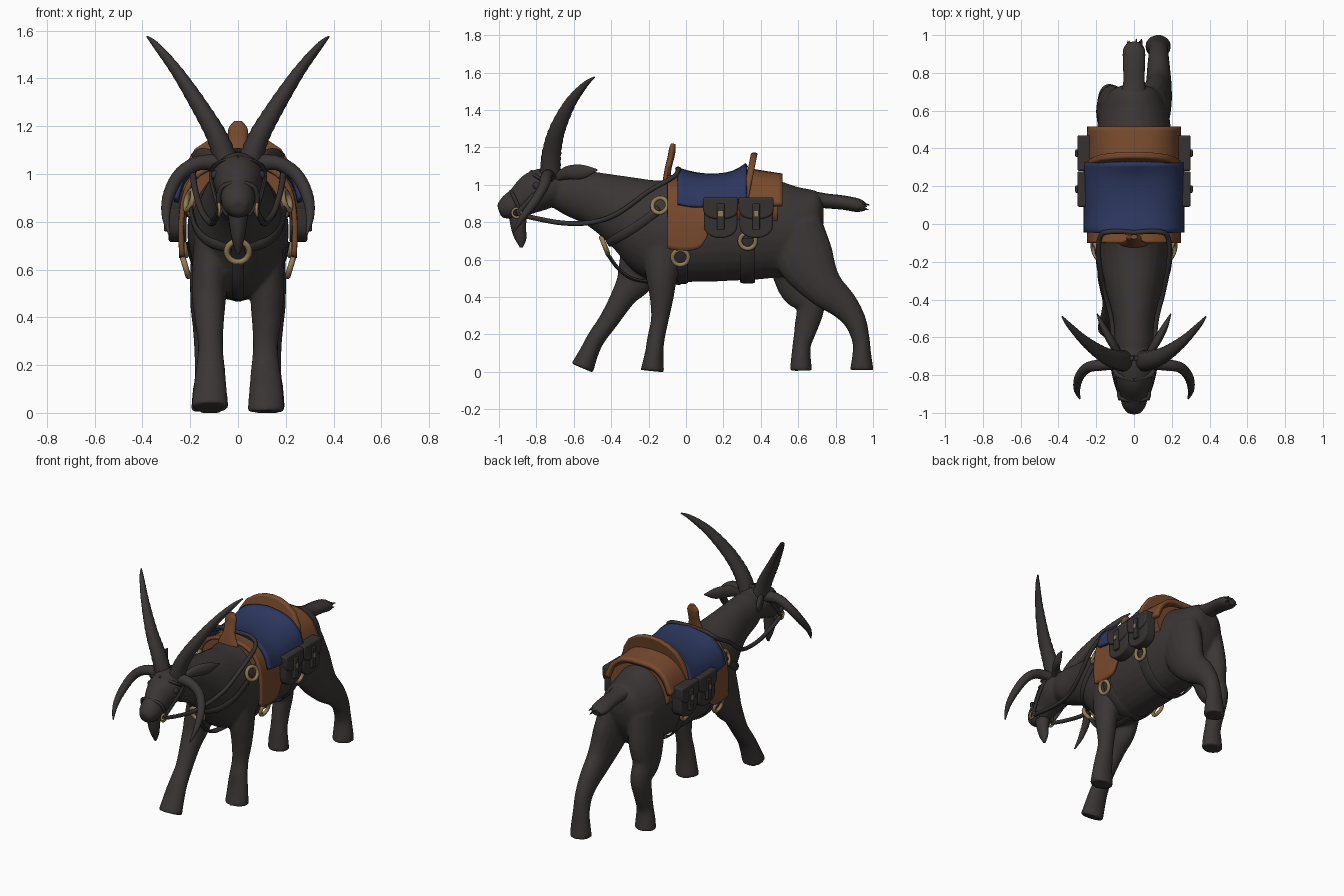
import bpy, bmesh, math, random
from mathutils import Vector

if "Cube" in bpy.data.objects:
    bpy.data.objects.remove(bpy.data.objects["Cube"])

random.seed(4)
X, Y, Z = Vector((1, 0, 0)), Vector((0, 1, 0)), Vector((0, 0, 1))


def material(name, col):
    m = bpy.data.materials.new(name)
    m.diffuse_color = (*col, 1)
    m.use_nodes = True
    m.node_tree.nodes["Principled BSDF"].inputs["Base Color"].default_value = m.diffuse_color
    return m


HIDE = material("dark hide", (0.044, 0.036, 0.036))
STRAP = material("black leather", (0.037, 0.031, 0.031))
BROWN = material("brown leather", (0.185, 0.068, 0.026))
BLUE = material("blue cloth", (0.025, 0.038, 0.112))
BRASS = material("old brass", (0.29, 0.20, 0.095))


def finish(bm, name, mat, angle=50):
    bmesh.ops.recalc_face_normals(bm, faces=bm.faces[:])
    me = bpy.data.meshes.new(name)
    bm.to_mesh(me)
    bm.free()
    me.materials.append(mat)
    for p in me.polygons:
        p.use_smooth = True
    me.set_sharp_from_angle(angle=math.radians(angle))
    ob = bpy.data.objects.new(name, me)
    bpy.context.collection.objects.link(ob)
    return ob


def smooth_path(secs, sub):
    """Catmull-Rom interpolation of section tuples."""
    out, n = [], len(secs)
    for i in range(n - 1):
        p = [secs[max(i - 1, 0)], secs[i], secs[i + 1], secs[min(i + 2, n - 1)]]
        for k in range(sub):
            t = k / sub
            out.append([0.5 * (2 * b + (c - a) * t + (2 * a - 5 * b + 4 * c - d) * t * t
                               + (3 * b - a - 3 * c + d) * t ** 3) for a, b, c, d in zip(*p)])
    return out + [list(secs[-1])]


def loft(bm, secs, ref=X, upright=False, seg=16, sub=5, ridge=0.0):
    """Tube through (x, y, z, half width, half depth) sections."""
    secs = smooth_path(secs, sub)
    rings = []
    for i, (x, y, z, a, b) in enumerate(secs):
        t = (Vector(secs[min(i + 1, len(secs) - 1)][:3]) - Vector(secs[max(i - 1, 0)][:3])).normalized()
        side, up = X, Z
        if not upright:
            side = (ref - t * ref.dot(t)).normalized()
            up = t.cross(side)
        k = 1 + ridge * (i % 2)
        rings.append([bm.verts.new(Vector((x, y, z)) + side * (k * a * math.cos(j * math.tau / seg))
                      + up * (k * b * math.sin(j * math.tau / seg))) for j in range(seg)])
    for r, q in zip(rings, rings[1:]):
        for j in range(seg):
            bm.faces.new((r[j], r[(j + 1) % seg], q[(j + 1) % seg], q[j]))
    bm.faces.new(rings[0])
    bm.faces.new(rings[-1])


def tube(name, mat, secs, sides=(1,), **kw):
    bm = bmesh.new()
    for s in sides:
        loft(bm, [(s * p[0], *p[1:]) for p in secs], **kw)
    return finish(bm, name, mat)


def strap(name, pts, a=0.013, b=0.013, sides=(1, -1), **kw):
    return tube(name, STRAP, [(*p, a, b) for p in pts], sides, seg=8, **kw)


def prism(name, mat, outline, depth, mirror=False, bevel=0.01):
    bm = bmesh.new()
    for s in ((1, -1) if mirror else (1,)):
        lo = [bm.verts.new((s * p[0], p[1], p[2])) for p in outline]
        hi = [bm.verts.new((s * (p[0] + depth[0]), p[1] + depth[1], p[2] + depth[2])) for p in outline]
        bm.faces.new(lo)
        bm.faces.new(hi)
        for i in range(len(lo)):
            j = (i + 1) % len(lo)
            bm.faces.new((lo[i], lo[j], hi[j], hi[i]))
    ob = finish(bm, name, mat)
    m = ob.modifiers.new("bevel", "BEVEL")
    m.width, m.segments = bevel, 3
    return ob


def drape(name, mat, profile, rows, thick):
    """Sheet over the back: half profile (x, z), rows (y, rise at top, rise at hem)."""
    prof = smooth_path(profile, 4)
    n = len(prof) - 1
    bm, grid = bmesh.new(), []
    for y, top, hem in smooth_path(rows, 3):
        half = [(x, y, z + top + (hem - top) * i / n) for i, (x, z) in enumerate(prof)]
        grid.append([bm.verts.new(p) for p in [(-x, v, z) for x, v, z in half[:0:-1]] + half])
    for r, q in zip(grid, grid[1:]):
        for j in range(len(r) - 1):
            bm.faces.new((r[j], r[j + 1], q[j + 1], q[j]))
    ob = finish(bm, name, mat)
    m = ob.modifiers.new("thickness", "SOLIDIFY")
    m.thickness, m.offset = thick, 0
    return ob


def ring(name, centre, normal, radius, thin, sides=(1,)):
    for s in sides:
        n = Vector((s * normal[0], normal[1], normal[2]))
        bpy.ops.mesh.primitive_torus_add(location=(s * centre[0], *centre[1:]), major_radius=radius,
                                         minor_radius=thin, major_segments=24, minor_segments=8,
                                         rotation=n.to_track_quat('Z', 'Y').to_euler())
        bpy.context.object.name = name
        bpy.context.object.data.materials.append(BRASS)
        bpy.ops.object.shade_smooth()


# Goat body: torso, neck, head and four legs fused into one skin
bm = bmesh.new()
loft(bm, [(0, .735, .85, .06, .06), (0, .70, .82, .13, .145), (0, .60, .76, .18, .228), (0, .45, .765, .2, .265),
          (0, .2, .76, .213, .275), (0, 0, .758, .205, .278), (0, -.15, .752, .192, .272),
          (0, -.28, .79, .172, .25), (0, -.4, .865, .135, .192), (0, -.52, .925, .108, .148),
          (0, -.65, .96, .1, .12), (0, -.73, .97, .07, .08)], upright=True, seg=28)
loft(bm, [(0, -.64, 1.01, .07, .07), (0, -.73, .99, .11, .105), (0, -.81, .96, .1, .11), (0, -.89, .908, .075, .084),
          (0, -.955, .877, .066, .066), (0, -1.0, .86, .036, .036)], seg=20)
LEGS = [
    [(.105, -.12, .74, .08, .13), (.12, -.13, .54, .075, .09), (.12, -.13, .4, .064, .065), (.115, -.14, .28, .053, .048),
     (.115, -.16, .18, .062, .047), (.117, -.17, .1, .071, .05), (.117, -.18, .004, .078, .064)],
    [(-.105, -.2, .72, .08, .14), (-.12, -.26, .52, .075, .11), (-.12, -.33, .41, .064, .07), (-.115, -.41, .28, .053, .054),
     (-.115, -.48, .18, .062, .049), (-.117, -.52, .1, .071, .052), (-.117, -.555, .02, .078, .064)],
    [(.095, .58, .78, .09, .15), (.115, .64, .6, .085, .155), (.13, .73, .46, .07, .11), (.13, .84, .36, .06, .08),
     (.13, .905, .27, .053, .06), (.128, .935, .17, .054, .048), (.128, .94, .1, .063, .05), (.128, .94, .01, .07, .064)],
    [(-.095, .57, .78, .09, .15), (-.115, .59, .6, .085, .15), (-.13, .61, .46, .07, .12), (-.13, .665, .36, .06, .08),
     (-.13, .645, .25, .053, .065), (-.128, .62, .15, .054, .05), (-.128, .615, .09, .063, .052), (-.128, .615, .006, .07, .06)],
]
for leg in LEGS:
    loft(bm, leg)
goat = finish(bm, "goat_body", HIDE)
m = goat.modifiers.new("fuse", "REMESH")
m.mode, m.voxel_size, m.use_smooth_shade = 'VOXEL', 0.011, True
m = goat.modifiers.new("soften", "SMOOTH")
m.factor, m.iterations = 0.5, 5

# Horns: long swept pair and curled side pair
tube("long_horn", HIDE, [(.045, -.725, 1.04, .05, .055), (.09, -.72, 1.16, .042, .05), (.165, -.69, 1.29, .034, .042),
     (.26, -.62, 1.435, .023, .03), (.34, -.54, 1.535, .014, .016), (.38, -.49, 1.575, .004, .004)],
     (1, -1), sub=8, ridge=.06)
tube("curled_horn", HIDE, [(.06, -.73, 1.045, .036, .036), (.165, -.745, 1.045, .03, .03), (.245, -.76, .995, .027, .027),
     (.29, -.81, .91, .024, .024), (.302, -.875, .825, .017, .017), (.287, -.925, .745, .004, .004)],
     (1, -1), ref=Y, sub=8, ridge=.05)
# Ears, eyes, beard and tail
tube("ear", HIDE, [(.075, -.69, 1.04, .015, .02), (.115, -.63, 1.065, .022, .036), (.16, -.55, 1.07, .018, .037),
     (.195, -.475, 1.08, .003, .004)], (1, -1))
for s in (1, -1):
    bpy.ops.mesh.primitive_uv_sphere_add(radius=.02, location=(s * .093, -.8, .995), segments=16, ring_count=8)
    bpy.context.object.name = "eye"
    bpy.context.object.data.materials.append(STRAP)
    bpy.ops.object.shade_smooth()
tube("beard", HIDE, [(0, -.9, .85, .045, .05), (0, -.895, .77, .034, .04), (0, -.883, .71, .022, .03),
     (0, -.88, .665, .006, .008)])
tube("tail", HIDE, [(0, .64, .93, .085, .045), (0, .74, .915, .058, .04), (0, .84, .905, .058, .038),
     (0, .92, .89, .058, .036), (0, .96, .88, .035, .02)])
for i in range(9):
    a, b = random.uniform(-.04, .04), random.uniform(-.015, .02)
    tube("tail_tuft", HIDE, [(a, .91, .89 + b, .014, .014),
         (a * 1.2, random.uniform(.96, .985), .88 + b, .002, .002)], seg=6, sub=2)

# Saddle, with a solid pad that fills the space above the back
tube("saddle_pad", BROWN, [(0, -.085, .885, .226, .15), (0, .2, .88, .23, .15), (0, .49, .88, .222, .15)],
     upright=True, seg=32)
drape("saddle_flap", BROWN, [(0, 1.035), (.1, 1.025), (.18, .98), (.222, .9), (.238, .78), (.235, .65)],
      [(-.1, .01, .01), (-.05, 0, 0), (.03, -.01, 0), (.08, -.02, .02), (.115, -.02, .08)], .022)
drape("blue_seat", BLUE, [(0, 1.053), (.1, 1.047), (.18, 1.018), (.235, .96), (.258, .885)],
      [(-.045, .03, .01), (.05, .005, -.005), (.15, -.003, .005), (.25, .012, .015), (.325, .055, .02)], .02)
drape("rear_pad", BROWN, [(0, 1.06), (.11, 1.048), (.19, .99), (.235, .89)],
      [(.33, .015, 0), (.42, 0, 0), (.515, -.015, 0)], .03)
half = [(.06, 1.167), (.12, 1.145), (.18, 1.105), (.22, 1.04), (.242, .97), (.252, .9), (.22, .9), (.2, .98), (.1, 1.02)]
outline = [(0, 1.172)] + half + [(0, 1.03)] + [(-x, z) for x, z in reversed(half)]
prism("cantle", BROWN, [(x, .32 + (z - 1.03) * .2, z) for x, z in outline], (0, .035, 0))
tube("pommel", BROWN, [(0, -.105, 1.02, .075, .02), (0, -.095, 1.09, .045, .018), (0, -.08, 1.15, .04, .018),
     (0, -.073, 1.19, .04, .018), (0, -.068, 1.22, .018, .012)])

# Saddlebags with rounded bottoms, lid, buckle strap and brass buckle
for y0, y1 in ((.095, .275), (.285, .465)):
    yc = (y0 + y1) / 2
    for name, x, d, top, mid, drop, grow in (("saddlebag", .215, .075, .92, .79, .075, 0),
                                             ("bag_lid", .21, .09, .932, .87, .055, .004)):
        pts = [(yc + (.09 + grow) * math.cos(a), mid - drop * math.sin(a) ** .8)
               for a in [math.pi * i / 10 for i in range(11)]]
        pts = [(y1 + grow, top)] + [(y, z.real) for y, z in pts] + [(y0 - grow, top)]
        prism(name, STRAP, [(x, y, z) for y, z in pts], (d, 0, 0), True, .01)
    prism("bag_buckle_strap", STRAP, [(.28, y, z) for y, z in ((yc - .02, .9), (yc + .02, .9), (yc + .02, .76),
          (yc - .02, .76))], (.03, 0, 0), True, .005)
    prism("bag_buckle", BRASS, [(.29, y, z) for y, z in ((yc - .014, .86), (yc + .014, .86), (yc + .014, .83),
          (yc - .014, .83))], (.023, 0, 0), True, .003)

# Girths under the belly
for y, rx, rz in ((-.03, .214, .285), (.33, .216, .282)):
    strap("girth", [(rx * math.cos(a), y, .76 + rz * math.sin(a)) for a in
          [-math.pi * (.05 + .9 * i / 12) for i in range(13)]], .04, .006, (1,), ref=Y, sub=2)
# Breast straps, reins and bridle
strap("breast_strap", [(.198, -.14, .87), (.178, -.27, .775), (.12, -.37, .715), (.03, -.415, .69)], .01, .024)
strap("chest_strap", [(0, -.42, .63), (0, -.35, .54), (0, -.25, .488), (0, -.03, .475)], .025, .01, (1,))
strap("reins", [(0, -.045, 1.085), (.12, -.04, 1.08), (.18, -.07, 1.04), (.185, -.2, .965), (.155, -.36, .85),
                (.12, -.5, .8), (.105, -.65, .795), (.09, -.8, .82), (.076, -.9, .845)], ref=Z)
strap("cheek_strap", [(.078, -.9, .85), (.1, -.83, .925), (.113, -.755, 1.0), (.09, -.72, 1.075), (0, -.71, 1.1)],
      .009, .014)
strap("brow_band", [(.108, -.75, 1.01), (.085, -.8, 1.045), (0, -.825, 1.07)], .009, .013, ref=Z)
strap("nose_band", [(.045, -.88, .83), (.08, -.895, .88), (.067, -.925, .945), (0, -.935, .965)], .01, .01, ref=Y)
# Brass rings
ring("bit_ring", (.08, -.905, .85), (1, -.1, 0), .024, .007, (1, -1))
ring("breast_ring", (.203, -.14, .89), (1, -.3, .3), .042, .012, (1, -1))
ring("girth_ring", (.22, -.03, .612), (1, 0, -.3), .042, .012, (1, -1))
ring("rear_girth_ring", (.226, .33, .70), (1, 0, -.2), .042, .012, (1, -1))
ring("chest_ring", (0, -.435, .675), (0, -1, -.4), .047, .013)
